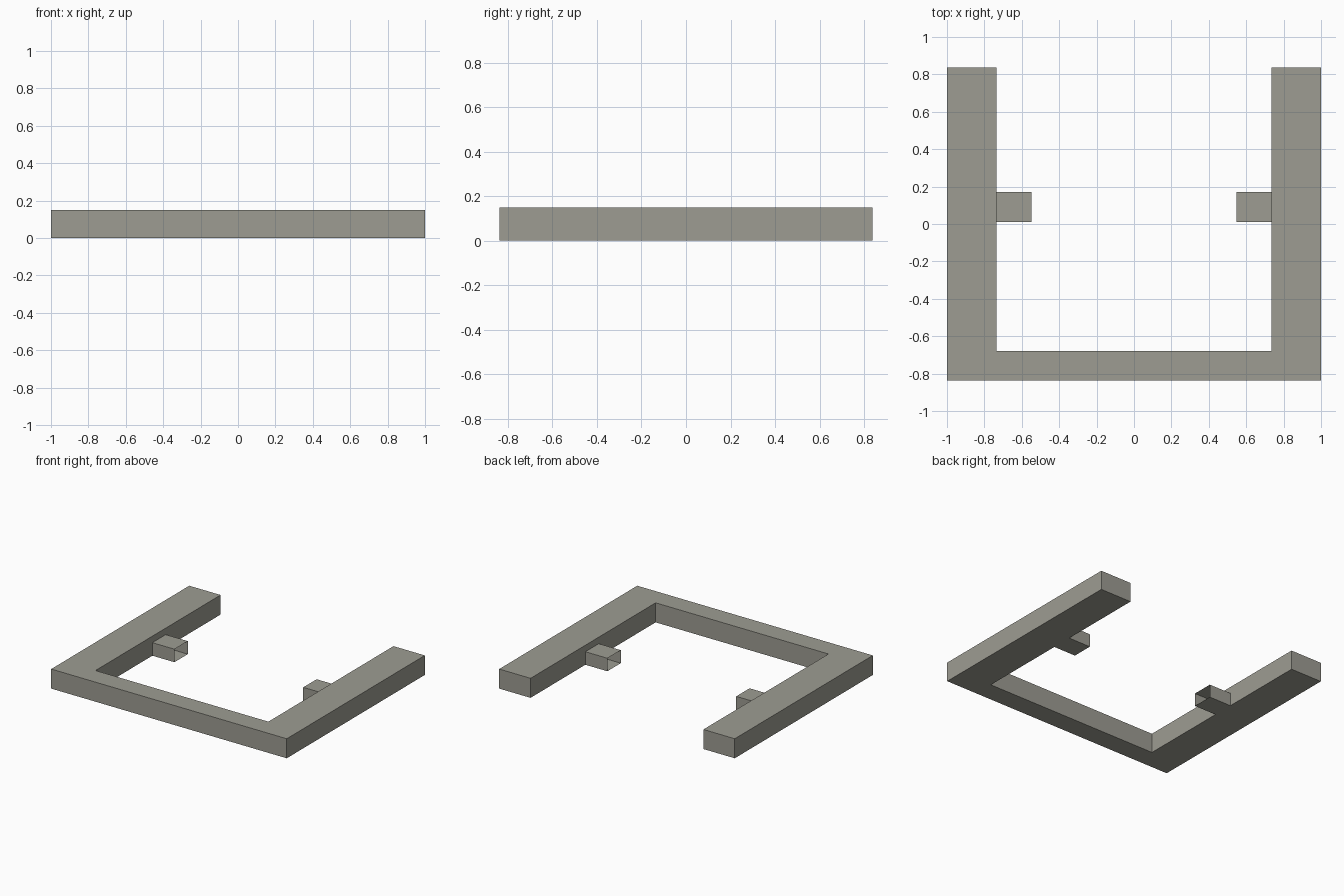
import bpy
import bmesh

if "Cube" in bpy.data.objects:
    bpy.data.objects.remove(bpy.data.objects["Cube"])

HALF_Y = 0.837      # half depth of the frame
INNER_X = 0.734     # inner wall of each arm
HEIGHT = 0.15

grey = bpy.data.materials.new("warm_grey")
grey.diffuse_color = (0.34, 0.335, 0.29, 1)
grey.use_nodes = True
grey.node_tree.nodes["Principled BSDF"].inputs["Base Color"].default_value = grey.diffuse_color


def finish(name, bm):
    mesh = bpy.data.meshes.new(name)
    bm.to_mesh(mesh)
    bm.free()
    mesh.materials.append(grey)
    obj = bpy.data.objects.new(name, mesh)
    bpy.context.collection.objects.link(obj)
    return obj


# U-shaped frame: one outline extruded upward
outline = [(-1, -HALF_Y), (1, -HALF_Y), (1, HALF_Y), (INNER_X, HALF_Y),
           (INNER_X, -0.68), (-INNER_X, -0.68), (-INNER_X, HALF_Y), (-1, HALF_Y)]
bm = bmesh.new()
base = bm.faces.new([bm.verts.new((x, y, 0)) for x, y in outline])
top = bmesh.ops.extrude_face_region(bm, geom=[base])
bmesh.ops.translate(bm, vec=(0, 0, HEIGHT),
                    verts=[g for g in top["geom"] if isinstance(g, bmesh.types.BMVert)])
bmesh.ops.recalc_face_normals(bm, faces=bm.faces)
finish("u_frame", bm)


# Small open-ended sleeves on the inner wall of each arm
def sleeve(name, side):
    bm = bmesh.new()
    section = [(0.01, 0), (0.172, 0), (0.172, 0.10), (0.01, 0.10)]
    wall = [bm.verts.new((side * INNER_X, y, z)) for y, z in section]
    tip = [bm.verts.new((side * 0.547, y, z)) for y, z in section]
    for i in range(4):
        j = (i + 1) % 4
        quad = [wall[i], wall[j], tip[j], tip[i]]
        bm.faces.new(quad if side < 0 else quad[::-1])
    # point the walls outward from the sleeve's axis
    bm.normal_update()
    for f in bm.faces:
        c = f.calc_center_median()
        if f.normal.y * (c.y - 0.091) + f.normal.z * (c.z - 0.05) < 0:
            f.normal_flip()
    finish(name, bm)


for label, side in (("left", -1), ("right", 1)):
    sleeve(label + "_sleeve", side)
